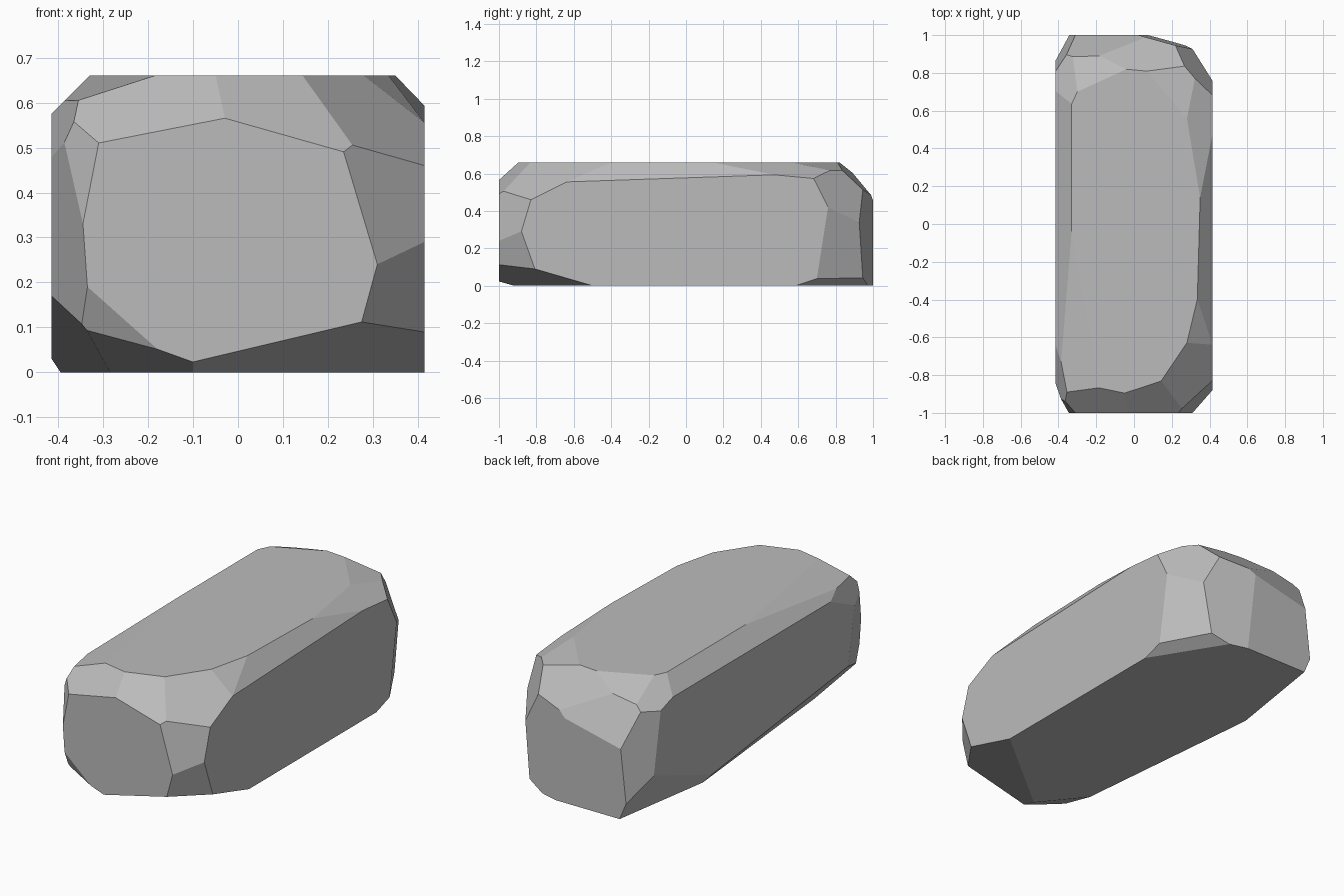
import bpy
import bmesh
from mathutils import Vector

HALF_WIDTH, HALF_LENGTH, HEIGHT = 0.415, 1.0, 0.66

# Chips sloping down from the top: z = a*x + b*y + c
TOP_CHIPS = [
    (0.196, 0.943, 1.514), (-0.283, 0.85, 1.407), (-0.741, 0.5, 1.182),
    (-0.764, 0.183, 0.989), (-1.21, 0.034, 1.079), (-0.557, -0.093, 0.868),
    (-0.196, -0.165, 0.807), (-0.089, -0.977, 1.457), (0.189, -0.409, 1.003),
    (0.234, -1.785, 2.236), (-2.35, -1.975, 2.896), (5.14, 5.36, 7.463),
    (1, 0, 0.99), (0.315, 0.055, 0.766), (2.45, 0.469, 1.892),
    (0.725, -0.338, 1.114),
]
# Chips under the rock, same form
BOTTOM_CHIPS = [
    (0.237, -0.29, -0.243), (-0.36, -0.29, -0.303), (-1.215, -0.12, -0.429),
    (-2.36, 0.37, -1.087), (0.539, 0.333, -0.419),
]
# Steep chips on the end corners: y = a*x + b*z + c
FRONT_CHIPS = [
    (1.314, -0.359, -1.321), (1, 0.3, -1.382),
    (-2.58, -0.184, -1.829), (-0.454, -0.51, -1.055),
]
BACK_CHIPS = [(-1.714, 0.156, 1.405), (-0.27, -0.03, 1.02), (1.557, -0.174, 1.549)]


def chip(bm, point, normal):
    """Slice off everything beyond the plane and cap the cut."""
    bmesh.ops.bisect_plane(
        bm, geom=bm.verts[:] + bm.edges[:] + bm.faces[:], dist=1e-5,
        plane_co=point, plane_no=normal, clear_outer=True)
    rim = [e for e in bm.edges if e.is_boundary]
    if rim:
        bmesh.ops.edgeloop_fill(bm, edges=rim)


def make_material(name, value):
    mat = bpy.data.materials.new(name)
    mat.use_nodes = True
    color = (value, value, value, 1)
    mat.diffuse_color = color
    shader = next(n for n in mat.node_tree.nodes if n.type == 'BSDF_PRINCIPLED')
    shader.inputs["Base Color"].default_value = color
    return mat


default_cube = bpy.data.objects.get("Cube")
if default_cube:
    bpy.data.objects.remove(default_cube, do_unlink=True)

# Block the rock is carved from
bm = bmesh.new()
bmesh.ops.create_cube(bm, size=1)
bmesh.ops.scale(bm, vec=(2 * HALF_WIDTH, 2 * HALF_LENGTH, HEIGHT), verts=bm.verts)
bmesh.ops.translate(bm, vec=(0, 0, HEIGHT / 2), verts=bm.verts)

# Carve the top and bottom facets
for chips, side in ((TOP_CHIPS, 1), (BOTTOM_CHIPS, -1)):
    for a, b, c in chips:
        chip(bm, Vector((0, 0, c)), side * Vector((-a, -b, 1)).normalized())

# Carve the end corners
for chips, side in ((BACK_CHIPS, 1), (FRONT_CHIPS, -1)):
    for a, b, c in chips:
        chip(bm, Vector((0, c, 0)), side * Vector((-a, 1, -b)).normalized())

bmesh.ops.recalc_face_normals(bm, faces=bm.faces)
mesh = bpy.data.meshes.new("rock")
bm.to_mesh(mesh)
bm.free()
rock = bpy.data.objects.new("rock", mesh)
bpy.context.collection.objects.link(rock)
mesh.materials.append(make_material("stone grey", 0.5))
